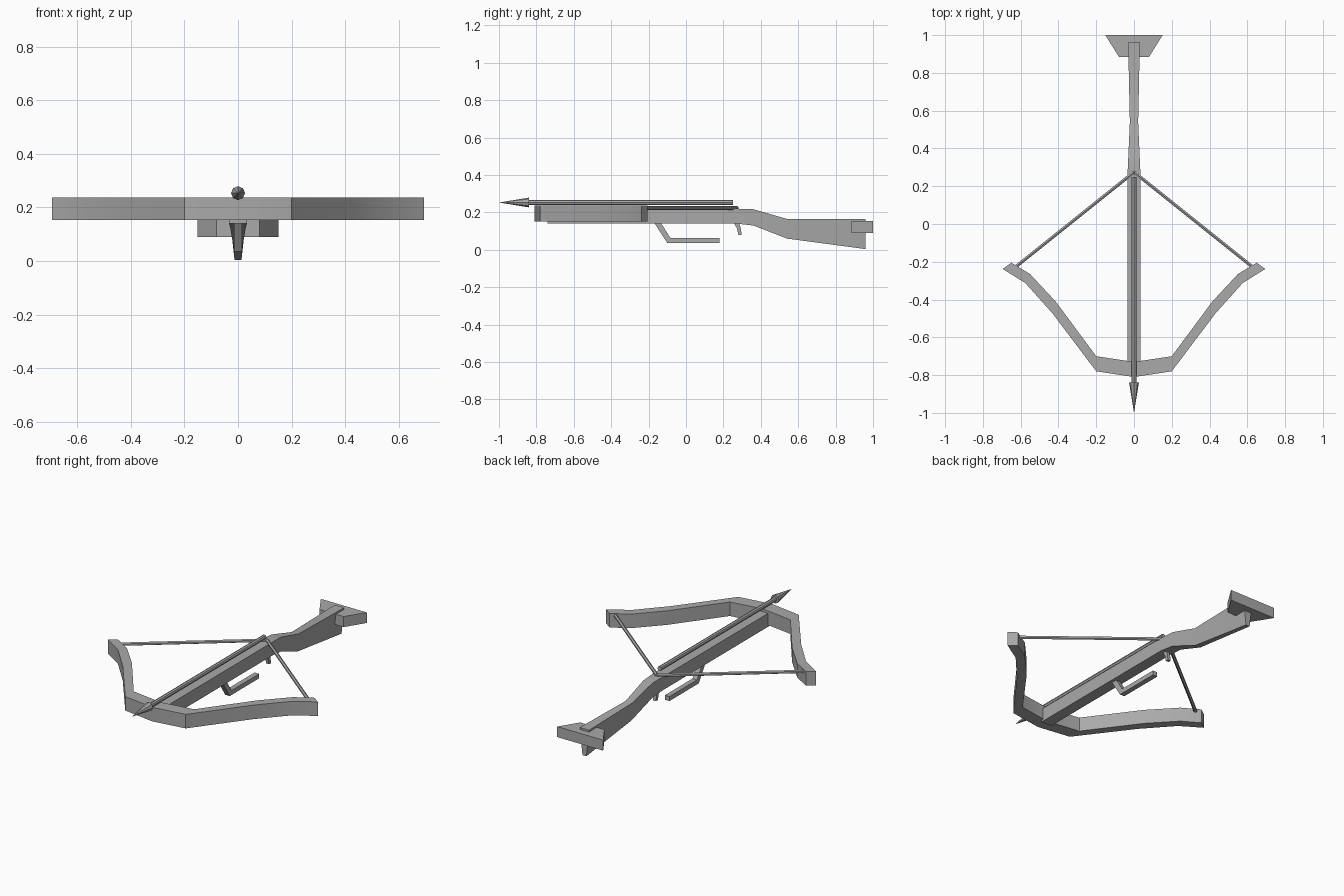
import bpy, bmesh, math
from mathutils import Vector

if "Cube" in bpy.data.objects:
    bpy.data.objects.remove(bpy.data.objects["Cube"])

grey = bpy.data.materials.new("grey")
grey.diffuse_color = (0.4, 0.4, 0.4, 1)
grey.use_nodes = True
grey.node_tree.nodes["Principled BSDF"].inputs["Base Color"].default_value = grey.diffuse_color


def finish(name, bm, smooth=False):
    bmesh.ops.recalc_face_normals(bm, faces=bm.faces)
    mesh = bpy.data.meshes.new(name)
    bm.to_mesh(mesh)
    bm.free()
    mesh.materials.append(grey)
    obj = bpy.data.objects.new(name, mesh)
    bpy.context.collection.objects.link(obj)
    if smooth:
        bpy.ops.object.select_all(action='DESELECT')
        obj.select_set(True)
        bpy.context.view_layer.objects.active = obj
        bpy.ops.object.shade_smooth_by_angle(angle=math.radians(30))
    return obj


def loft(name, rings, smooth=False):
    """Skin a list of equal-length point rings and cap both ends."""
    bm = bmesh.new()
    rows = [[bm.verts.new(p) for p in ring] for ring in rings]
    n = len(rows[0])
    for a, b in zip(rows, rows[1:]):
        for i in range(n):
            j = (i + 1) % n
            bm.faces.new((a[i], a[j], b[j], b[i]))
    bm.faces.new(rows[0])
    bm.faces.new(rows[-1])
    return finish(name, bm, smooth)


def side_plate(name, profile, half):
    """Extrude a (y, z) outline across x."""
    return loft(name, [[(x, y, z) for y, z in profile] for x in (-half, half)])


def rod(name, a, b, r1, r2, sides=8):
    a, b = Vector(a), Vector(b)
    bm = bmesh.new()
    bmesh.ops.create_cone(bm, cap_ends=True, segments=sides, radius1=r1,
                          radius2=r2, depth=(b - a).length)
    rot = (b - a).to_track_quat('Z', 'Y')
    for v in bm.verts:
        v.co = rot @ v.co + (a + b) / 2
    return finish(name, bm)


# Stock: y, bottom z, top z, top half width, bottom half width
stock = [(-0.74, 0.14, 0.22, 0.034, 0.034), (0.27, 0.14, 0.22, 0.034, 0.034),
         (0.36, 0.13, 0.217, 0.03, 0.03), (0.54, 0.06, 0.165, 0.022, 0.018),
         (0.96, 0.004, 0.165, 0.031, 0.013)]
loft("stock", [[(-t, y, zt), (t, y, zt), (b, y, zb), (-b, y, zb)]
               for y, zb, zt, t, b in stock], smooth=True)

# Shoulder rest across the butt
rest = [(-0.152, 1.0), (0.152, 1.0), (0.08, 0.885), (-0.08, 0.885)]
loft("shoulder_rest", [[(x, y, z) for x, y in rest] for z in (0.09, 0.153)])

# Bow limbs: outer and inner outline points of one half, mirrored
outer = [(0, -0.81), (0.2, -0.78), (0.43, -0.475), (0.575, -0.313), (0.695, -0.238)]
inner = [(0, -0.73), (0.2, -0.70), (0.415, -0.41), (0.55, -0.265), (0.65, -0.205)]
pairs = list(zip(outer, inner))
pairs = [((-o[0], o[1]), (-i[0], i[1])) for o, i in reversed(pairs[1:])] + pairs
loft("bow", [[(*o, 0.152), (*i, 0.152), (*i, 0.236), (*o, 0.236)]
             for o, i in pairs], smooth=True)

# Drawn string
for side, s in (("left", -1), ("right", 1)):
    rod(f"string_{side}", (s * 0.625, -0.225, 0.223), (0, 0.275, 0.223), 0.01, 0.01, 6)

# Bolt with pointed head
rod("bolt_shaft", (0, 0.25, 0.253), (0, -0.85, 0.253), 0.0135, 0.0135)
rod("bolt_head", (0, -0.84, 0.253), (0, -1.0, 0.253), 0.026, 0.0)

# Lever and trigger under the stock
side_plate("lever", [(-0.17, 0.145), (-0.1, 0.036), (0.178, 0.036), (0.178, 0.063),
                     (-0.083, 0.063), (-0.135, 0.145)], 0.015)
side_plate("trigger", [(0.255, 0.145), (0.272, 0.115), (0.28, 0.08), (0.298, 0.08),
                       (0.292, 0.12), (0.282, 0.145)], 0.01)
